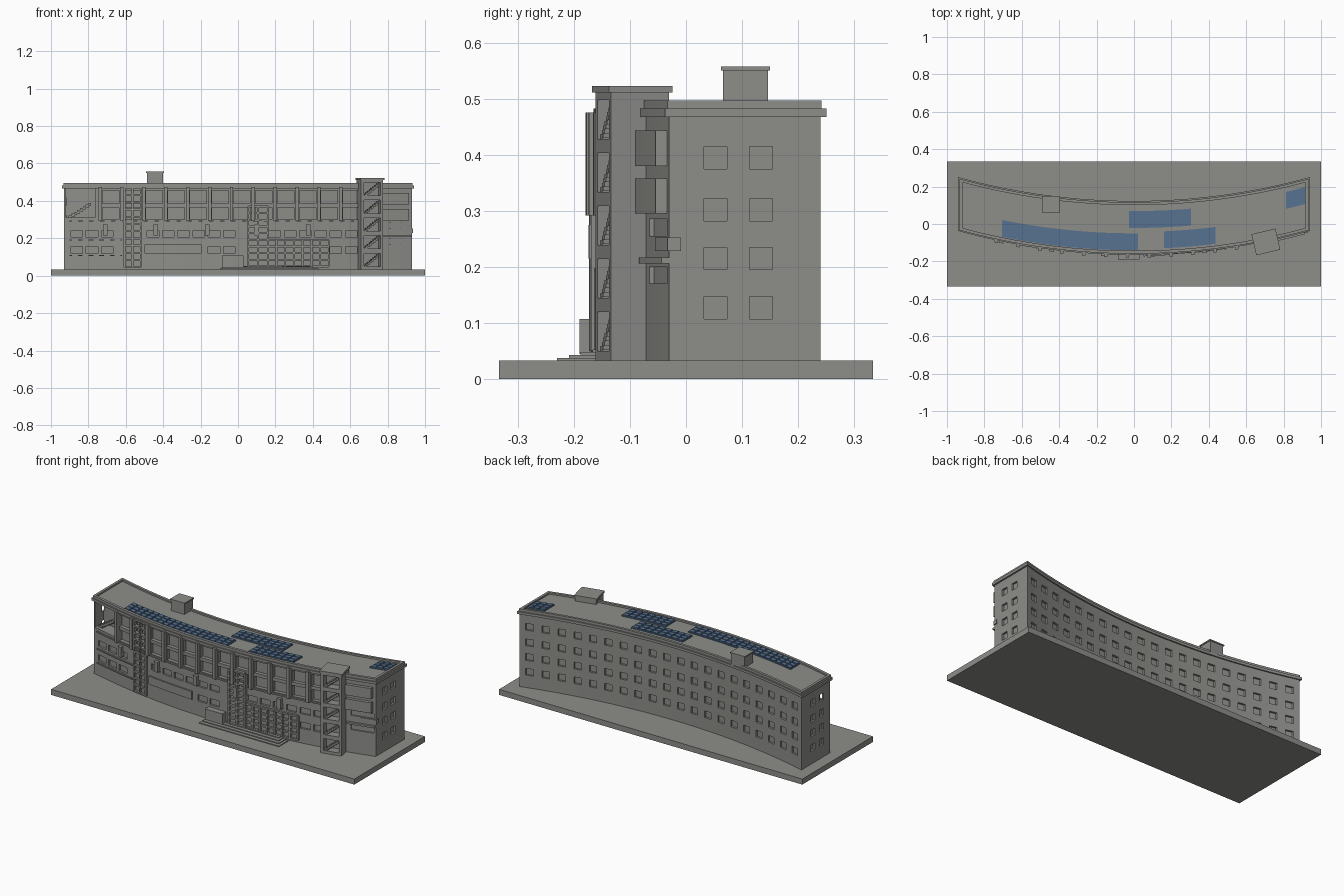
import bpy, bmesh, math
from mathutils import Matrix, Vector

if "Cube" in bpy.data.objects:
    bpy.data.objects.remove(bpy.data.objects["Cube"])

R = 3.52                      # plan radius of the curved slab
FRONT, BACK = -0.155, 0.115   # facade lines at mid-span


def arc(x):
    return R - math.sqrt(R * R - x * x)


def material(name, rgb):
    m = bpy.data.materials.new(name)
    m.diffuse_color = (*rgb, 1)
    m.use_nodes = True
    m.node_tree.nodes["Principled BSDF"].inputs["Base Color"].default_value = m.diffuse_color
    return m


GREY = material("concrete_grey", (0.27, 0.27, 0.255))
BLUE = material("panel_blue", (0.095, 0.17, 0.285))


def finish(bm, name, mat=GREY):
    bmesh.ops.recalc_face_normals(bm, faces=bm.faces[:])
    me = bpy.data.meshes.new(name)
    bm.to_mesh(me)
    bm.free()
    me.materials.append(mat)
    ob = bpy.data.objects.new(name, me)
    bpy.context.collection.objects.link(ob)
    return ob


def block(bm, x0, x1, y0, y1, z0, z1, curved=True):
    """Box whose long sides follow the building curve."""
    n = max(1, math.ceil((x1 - x0) / 0.06)) if curved else 1
    rings = []
    for i in range(n + 1):
        x = x0 + (x1 - x0) * i / n
        s = arc(x) if curved else 0
        rings.append([bm.verts.new((x, y + s, z)) for y, z in
                      ((y0, z0), (y1, z0), (y1, z1), (y0, z1))])
    for a, b in zip(rings, rings[1:]):
        for j in range(4):
            k = (j + 1) % 4
            bm.faces.new((a[j], a[k], b[k], b[j]))
    bm.faces.new(rings[0])
    bm.faces.new(rings[-1])


def part(name, boxes, mat=GREY, curved=True):
    bm = bmesh.new()
    for b in boxes:
        block(bm, *b, curved=curved)
    return finish(bm, name, mat)


def cut(ob, cutter):
    cutter.hide_render = True
    cutter.hide_set(True)
    m = ob.modifiers.new("openings", 'BOOLEAN')
    m.operation, m.solver, m.object = 'DIFFERENCE', 'EXACT', cutter


def stairs(x0, x1, y0, y1, z0, z1, n=8):
    """Solid sloped run of small treads."""
    dx, dz = (x1 - x0) / n, (z1 - z0) / n
    return [(x0 + i * dx, x0 + (i + 1) * dx, y0, y1,
             z0 + (i - 0.8) * dz if i else z0, z0 + (i + 1) * dz) for i in range(n)]


def lattice(x0, x1, z0, z1, cols, rows, out=0.014):
    """Grid of glazing bars standing proud of the front."""
    t = 0.005
    bars = [(x - t, x + t, FRONT - out, FRONT + 0.01, z0, z1)
            for x in (x0 + (x1 - x0) * i / cols for i in range(cols + 1))]
    bars += [(x0, x1, FRONT - out + 0.002, FRONT + 0.01, z - t, z + t)
             for z in (z0 + (z1 - z0) * i / rows for i in range(rows + 1))]
    return bars


# ground slab and curved main body
part("ground_slab", [(-1, 1, -0.333, 0.333, 0, 0.033)], curved=False)
body = part("main_body", [(-0.93, 0.93, FRONT, BACK, 0.03, 0.487)])

# window recesses
holes = []
ROWS = (0.107, 0.195, 0.282, 0.375)
for z in ROWS:
    for i in range(20):                                   # rear windows
        x = -0.875 + i * 1.75 / 19
        holes.append((x - 0.022, x + 0.022, BACK - 0.012, BACK + 0.03, z, z + 0.04))
for i in range(19):                                       # front window bands
    x = -0.862 + i * 0.0815
    if not -0.65 < x < -0.49 and x < 0.62:
        if not 0.03 < x < 0.18:
            holes.append((x - 0.031, x + 0.031, FRONT - 0.03, FRONT + 0.012, 0.207, 0.243))
        if x < -0.6 or -0.19 < x < 0.03 or x > 0.51:
            holes.append((x - 0.031, x + 0.031, FRONT - 0.03, FRONT + 0.012, 0.12, 0.157))
FINS = [0.55 - 0.117 * k for k in range(12)]
for f in FINS:                                            # upper bays beside each fin
    for z0, z1 in ((0.3, 0.365), (0.385, 0.455)):
        holes.append((f + 0.012, f + 0.1, FRONT - 0.03, FRONT + 0.022, z0, z1))
holes.append((-0.92, -0.765, FRONT - 0.05, FRONT + 0.08, 0.31, 0.465))  # loggia
for z0, z1 in ((0.255, 0.285), (0.17, 0.2)):              # end strips
    holes.append((0.79, 0.92, FRONT - 0.03, FRONT + 0.008, z0, z1))
cut(body, part("window_cutter", holes))
ends = [(s * 0.93 - 0.012, s * 0.93 + 0.012, y, y + 0.041, z, z + 0.04)
        for s in (-1, 1) for y in (0.032, 0.113) for z in ROWS]
cut(body, part("end_window_cutter", ends, curved=False))

# cornice and roof parapet
part("cornice", [(-0.94, 0.94, FRONT - 0.01, FRONT + 0.02, 0.467, 0.482),
                 (-0.94, 0.94, BACK - 0.02, BACK + 0.008, 0.467, 0.482),
                 (-0.94, -0.91, FRONT, BACK, 0.467, 0.482),
                 (0.91, 0.94, FRONT, BACK, 0.467, 0.482)])
part("parapet", [(-0.932, 0.932, FRONT - 0.004, FRONT + 0.012, 0.482, 0.497),
                 (-0.932, 0.932, BACK - 0.014, BACK + 0.001, 0.482, 0.497),
                 (-0.932, -0.917, FRONT, BACK, 0.482, 0.497),
                 (0.917, 0.932, FRONT, BACK, 0.482, 0.497)])

# vertical fins and short pilasters
part("fins", [(f - 0.009, f + 0.009, FRONT - 0.024, FRONT + 0.02, 0.292, 0.475) for f in FINS])
part("pilasters", [(x - 0.012, x + 0.012, FRONT - 0.02, FRONT + 0.01, 0.215, 0.275)
                   for x in (-0.71, -0.44, -0.165, 0.1, 0.375)])
part("sill_bands", [(-0.9, 0.62, FRONT - 0.008, FRONT + 0.005, 0.288, 0.296),
                    (-0.9, -0.62, FRONT - 0.008, FRONT + 0.005, 0.188, 0.194),
                    (-0.9, -0.62, FRONT - 0.008, FRONT + 0.005, 0.105, 0.111)])

# facade panel, glazed stair strips and entrance lattice
part("facade_panel", [(-0.5, -0.195, FRONT - 0.009, FRONT + 0.005, 0.12, 0.168)])
part("left_glazing", lattice(-0.607, -0.52, 0.045, 0.47, 2, 11))
part("centre_glazing", lattice(0.055, 0.16, 0.05, 0.37, 2, 9, 0.018))
part("entrance_glazing", lattice(0.16, 0.485, 0.05, 0.192, 7, 4))

# entrance steps and porch
part("entrance_steps", [(-0.095 + i * 0.008, 0.43 - i * 0.015, -0.23 + i * 0.021, -0.14,
                         0.03, 0.038 + i * 0.005) for i in range(4)], curved=False)
part("porch", [(-0.085, 0.03, FRONT - 0.035, FRONT + 0.01, 0.045, 0.107)])

# loggia stair
part("loggia_stair", stairs(-0.905, -0.785, FRONT + 0.015, FRONT + 0.05, 0.312, 0.39))

# balconies beyond the tower
part("end_balconies", [(0.77, 0.915, FRONT - 0.02, FRONT + 0.01, 0.38, 0.443),
                       (0.77, 0.915, FRONT - 0.02, FRONT + 0.01, 0.295, 0.358),
                       (0.77, 0.93, FRONT - 0.014, FRONT + 0.01, 0.206, 0.217),
                       (0.85, 0.935, FRONT - 0.004, FRONT + 0.02, 0.228, 0.252)])

# stair tower, turned to follow the facade
turn = Matrix.Translation(Vector((0.705, -0.096, 0))) @ Matrix.Rotation(0.23, 4, 'Z')
tower = part("stair_tower", [(-0.061, 0.061, -0.053, 0.053, 0.03, 0.511)], curved=False)
cells = [0.05 + 0.0945 * i for i in range(5)]
cutter = part("tower_cutter", [(-0.045, 0.045, -0.08, -0.005, z, z + 0.07) for z in cells],
              curved=False)
flights = part("tower_flights", [b for z in cells for b in
               stairs(-0.042, 0.04, -0.048, -0.022, z, z + 0.064)], curved=False)
cap = part("tower_cap", [(-0.066, 0.066, -0.058, 0.058, 0.511, 0.523)], curved=False)
for ob in (tower, cutter, flights, cap):
    ob.matrix_world = turn
cut(tower, cutter)

# roof hut
part("roof_hut", [(-0.487, -0.4, 0.066, 0.146, 0.48, 0.55),
                  (-0.492, -0.395, 0.062, 0.15, 0.55, 0.557)], curved=False)

# solar arrays: thin plate with raised cells
for name, x0, x1, y0, cols in (("front_left", -0.705, 0.022, -0.14, 18),
                               ("middle", -0.027, 0.305, -0.021, 8),
                               ("front_right", 0.16, 0.437, -0.133, 7),
                               ("end", 0.812, 0.915, -0.014, 3)):
    w = (x1 - x0) / cols
    boxes = [(x0, x1, y0, y0 + 0.09, 0.486, 0.493)]
    boxes += [(x0 + i * w + 0.004, x0 + (i + 1) * w - 0.004, y0 + j * 0.03 + 0.003,
               y0 + j * 0.03 + 0.027, 0.492, 0.497) for i in range(cols) for j in range(3)]
    part("solar_array_" + name, boxes, BLUE)
